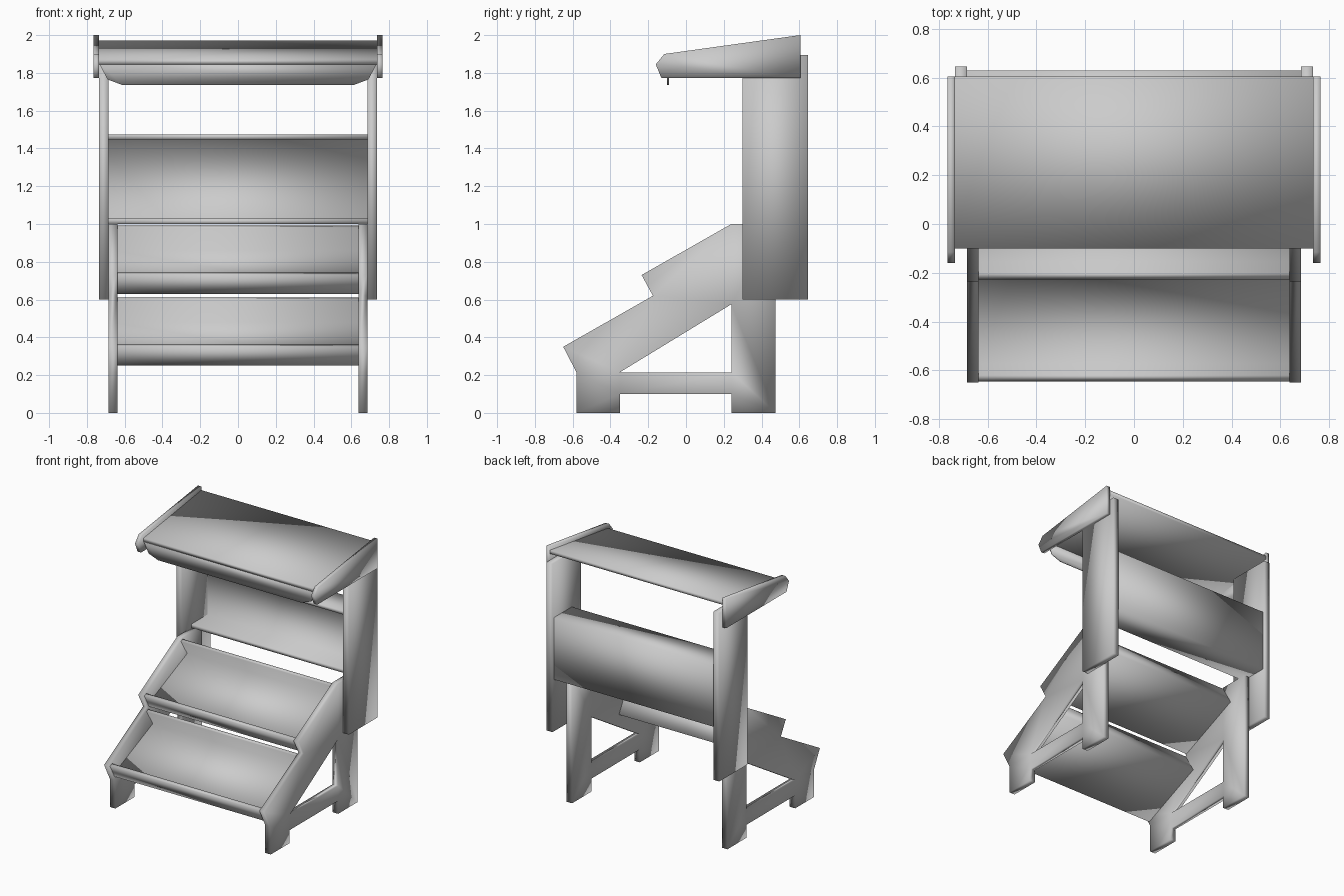
import bpy
import bmesh

if "Cube" in bpy.data.objects:
    bpy.data.objects.remove(bpy.data.objects["Cube"])


def extrude_profile(name, pts, lo, hi, axis="x"):
    """Extrude an outline: (y, z) points along x, or (x, z) points along y."""
    bm = bmesh.new()
    if axis == "x":
        verts = [bm.verts.new((lo, a, b)) for a, b in pts]
        move = (hi - lo, 0, 0)
    else:
        verts = [bm.verts.new((a, lo, b)) for a, b in pts]
        move = (0, hi - lo, 0)
    face = bm.faces.new(verts)
    ext = bmesh.ops.extrude_face_region(bm, geom=[face])
    moved = [g for g in ext["geom"] if isinstance(g, bmesh.types.BMVert)]
    bmesh.ops.translate(bm, verts=moved, vec=move)
    bmesh.ops.recalc_face_normals(bm, faces=bm.faces)
    for f in bm.faces:
        f.smooth = True  # soft, rounded-looking shading on all boards
    me = bpy.data.meshes.new(name)
    bm.to_mesh(me)
    bm.free()
    ob = bpy.data.objects.new(name, me)
    bpy.context.collection.objects.link(ob)
    return ob


def pair(name, pts, inner, outer):
    """Same board on the left and right."""
    extrude_profile("right_" + name, pts, inner, outer)
    extrude_profile("left_" + name, pts, -outer, -inner)


# Stepped side frames; a zero-width slit joins the outline to the triangular window
frame = [(-0.58, 0), (-0.35, 0), (-0.35, 0.10), (0.24, 0.10), (0.24, 0),
         (0.475, 0), (0.475, 1.0), (0.24, 1.0), (-0.235, 0.73),
         (-0.175, 0.62), (-0.65, 0.35), (-0.58, 0.215)]
window = [(-0.35, 0.215), (0.24, 0.215), (0.24, 0.575)]


def side_frame(name, lo, hi):
    bm = bmesh.new()
    edges = []
    for loop in (frame, window):
        vs = [bm.verts.new((lo, y, z)) for y, z in loop]
        edges += [bm.edges.new((vs[i - 1], vs[i])) for i in range(len(vs))]
    bmesh.ops.triangle_fill(bm, edges=edges, use_beauty=True, use_dissolve=False)
    ext = bmesh.ops.extrude_face_region(bm, geom=bm.faces[:])
    moved = [g for g in ext["geom"] if isinstance(g, bmesh.types.BMVert)]
    bmesh.ops.translate(bm, verts=moved, vec=(hi - lo, 0, 0))
    bmesh.ops.recalc_face_normals(bm, faces=bm.faces)
    for f in bm.faces:
        f.smooth = True
    me = bpy.data.meshes.new(name)
    bm.to_mesh(me)
    bm.free()
    bpy.context.collection.objects.link(bpy.data.objects.new(name, me))


side_frame("right_side_frame", 0.638, 0.685)
side_frame("left_side_frame", -0.685, -0.638)

# Two sloping trays with front and back lips
tray = [(-0.645, 0.35), (-0.62, 0.362), (-0.572, 0.285), (-0.125, 0.48),
        (-0.20, 0.60), (-0.18, 0.612), (-0.095, 0.465), (-0.59, 0.25)]
for name, dy, dz in (("lower_tray", 0, 0), ("upper_tray", 0.418, 0.38)):
    extrude_profile(name, [(y + dy, z + dz) for y, z in tray], -0.638, 0.638)

# Upright back tray between the posts
back = [(0.41, 1.0), (0.63, 1.0), (0.63, 1.475), (0.41, 1.475),
        (0.41, 1.448), (0.605, 1.448), (0.605, 1.028), (0.41, 1.028)]
extrude_profile("back_tray", back, -0.685, 0.685)

# Posts holding the canopy
pair("post", [(0.30, 0.6), (0.645, 0.6), (0.645, 1.895), (0.30, 1.895)], 0.685, 0.735)

# Canopy cheeks, roof board and front valance
pair("canopy_cheek", [(-0.13, 1.772), (0.605, 1.772), (0.605, 2.0),
                      (-0.115, 1.90), (-0.16, 1.845)], 0.735, 0.765)
extrude_profile("canopy_roof", [(-0.10, 1.845), (0.605, 1.945),
                                (0.605, 1.972), (-0.10, 1.872)], -0.735, 0.735)
half = [(0.61, 1.735), (0.69, 1.765), (0.735, 1.848)]
extrude_profile("valance", half + [(-x, z) for x, z in reversed(half)],
                -0.10, -0.09, axis="y")
